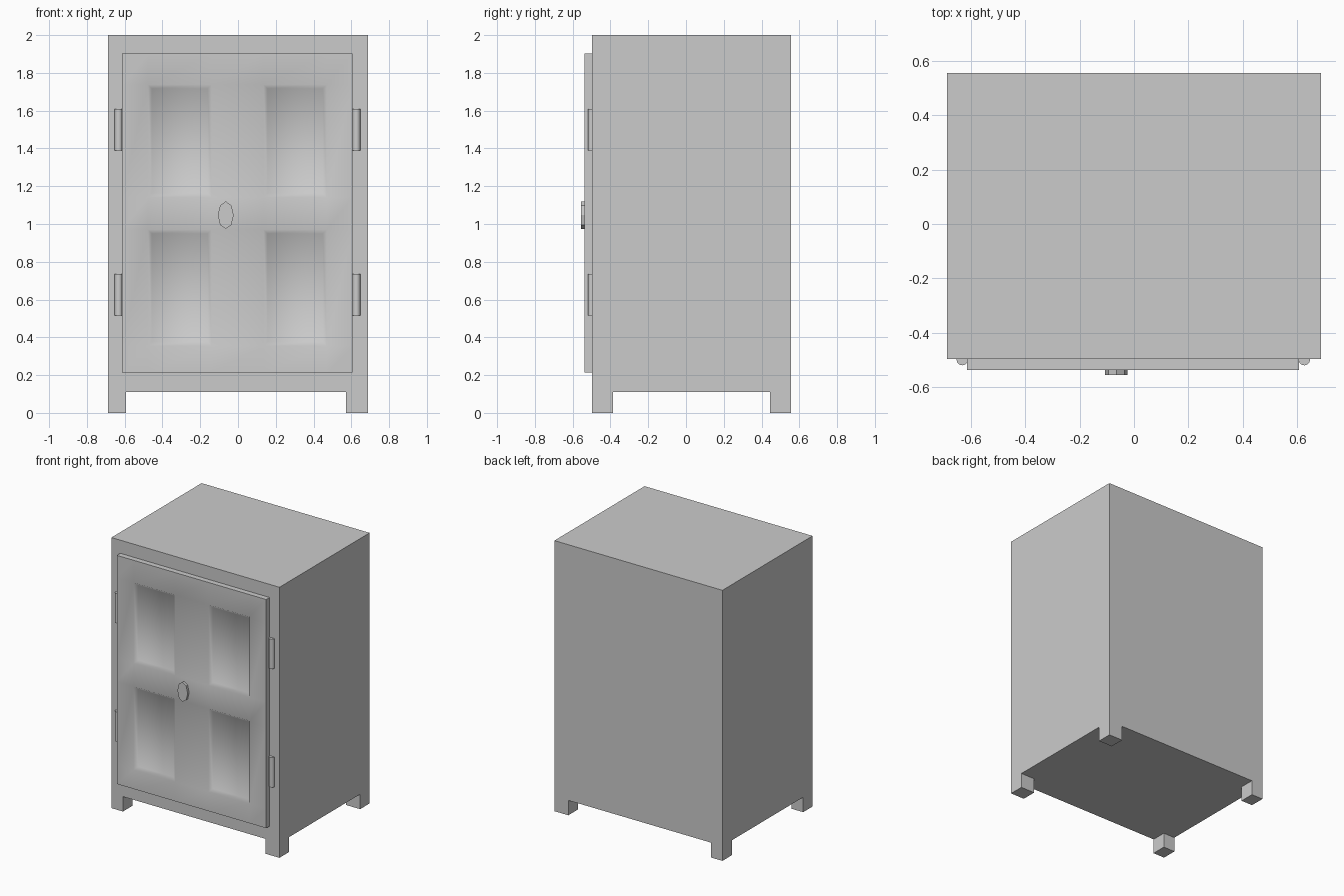
import bpy, bmesh, math

if "Cube" in bpy.data.objects:
    bpy.data.objects.remove(bpy.data.objects["Cube"])


def finish(name, bm, smooth=None):
    bmesh.ops.recalc_face_normals(bm, faces=bm.faces[:])
    mesh = bpy.data.meshes.new(name)
    bm.to_mesh(mesh)
    bm.free()
    ob = bpy.data.objects.new(name, mesh)
    bpy.context.collection.objects.link(ob)
    if smooth:
        bpy.ops.object.select_all(action='DESELECT')
        ob.select_set(True)
        bpy.context.view_layer.objects.active = ob
        bpy.ops.object.shade_smooth_by_angle(angle=math.radians(smooth))
    return ob


X0, X1, Y0, Y1 = -0.687, 0.687, -0.497, 0.556
FLOOR = 0.11

# Cabinet body with legs: gridded underside, corner cells pulled down to the ground
xs = [X0, -0.593, 0.573, X1]
ys = [Y0, -0.387, 0.445, Y1]
bm = bmesh.new()
grid = [[bm.verts.new((x, y, FLOOR)) for y in ys] for x in xs]
cells = {(i, j): bm.faces.new((grid[i][j], grid[i][j + 1], grid[i + 1][j + 1], grid[i + 1][j]))
         for i in range(3) for j in range(3)}
feet = [cells[i, j] for i in (0, 2) for j in (0, 2)]
# close the carcass upwards
ring = [e for e in bm.edges if e.is_boundary]
new = bmesh.ops.extrude_edge_only(bm, edges=ring)["geom"]
top = [g for g in new if isinstance(g, bmesh.types.BMVert)]
for v in top:
    v.co.z = 2.0
bmesh.ops.contextual_create(
    bm, geom=[e for e in bm.edges if e.is_boundary])
bmesh.ops.recalc_face_normals(bm, faces=bm.faces[:])
# legs
for f in feet:
    leg = bmesh.ops.extrude_discrete_faces(bm, faces=[f])["faces"][0]
    for v in leg.verts:
        v.co.z = 0.0
finish("cabinet_body", bm)

# Door slab with four sunken panels
dx = [-0.615, -0.477, -0.14, 0.135, 0.47, 0.607]
dz = [0.213, 0.355, 0.97, 1.142, 1.738, 1.903]
front, back = -0.537, -0.49
bm = bmesh.new()
grid = [[bm.verts.new((x, front, z)) for z in dz] for x in dx]
panels = []
for i in range(5):
    for j in range(5):
        f = bm.faces.new((grid[i][j], grid[i + 1][j], grid[i + 1][j + 1], grid[i][j + 1]))
        if i in (1, 3) and j in (1, 3):
            panels.append(f)
# door thickness
rim = bmesh.ops.extrude_edge_only(bm, edges=[e for e in bm.edges if e.is_boundary])["geom"]
for v in rim:
    if isinstance(v, bmesh.types.BMVert):
        v.co.y = back
bmesh.ops.contextual_create(bm, geom=[e for e in bm.edges if e.is_boundary])
# sloped panel edges
bmesh.ops.inset_individual(bm, faces=panels, thickness=0.021, use_even_offset=True)
for f in panels:
    for v in f.verts:
        v.co.y = front + 0.022
finish("door", bm, 60)


def cylinder(name, loc, radius, depth, sides, rot=(0, 0, 0), scale=(1, 1, 1), smooth=None):
    bpy.ops.mesh.primitive_cylinder_add(vertices=sides, radius=radius, depth=depth,
                                        location=loc, rotation=rot)
    ob = bpy.context.object
    ob.name = name
    ob.scale = scale
    if smooth:
        bpy.ops.object.shade_smooth_by_angle(angle=math.radians(smooth))
    return ob


# Hinge barrels
for side, x in (("left", -0.632), ("right", 0.627)):
    for level, z in (("lower", 0.625), ("upper", 1.5)):
        cylinder(f"hinge_{side}_{level}", (x, -0.499, z), 0.021, 0.22, 12, smooth=50)

# Oval eight-sided knob
cylinder("knob", (-0.065, -0.542, 1.047), 1.0, 0.026, 8,
         rot=(math.pi / 2, 0, 0), scale=(0.042, 0.073, 1))
